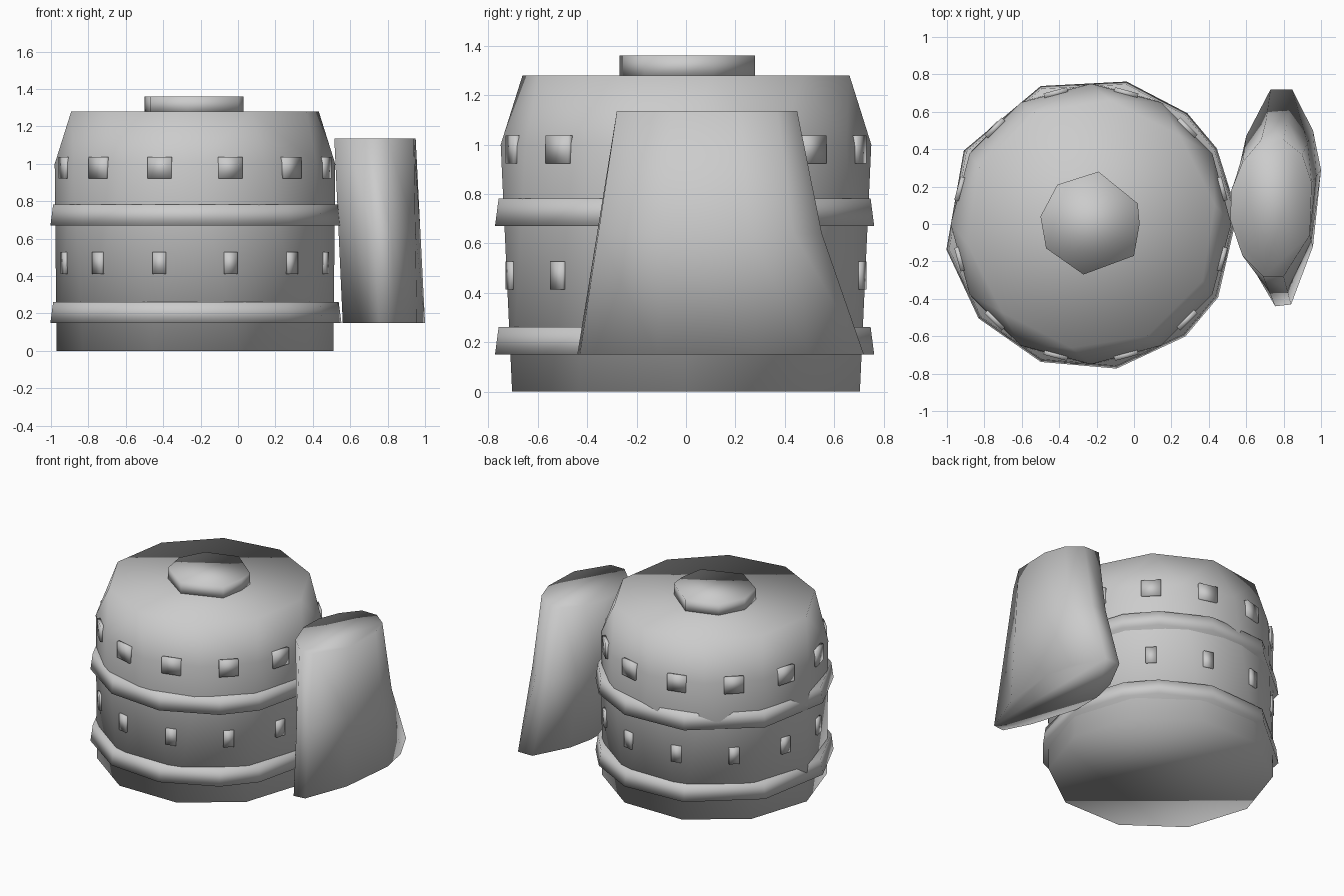
import bpy, bmesh, math
from mathutils import Vector, Matrix
from mathutils.bvhtree import BVHTree

if "Cube" in bpy.data.objects:
    bpy.data.objects.remove(bpy.data.objects["Cube"])

CX = -0.23  # axis of the barrel


def finish(bm, name, smooth=True):
    bmesh.ops.recalc_face_normals(bm, faces=bm.faces)
    me = bpy.data.meshes.new(name)
    bm.to_mesh(me)
    bm.free()
    ob = bpy.data.objects.new(name, me)
    bpy.context.collection.objects.link(ob)
    for p in me.polygons:
        p.use_smooth = smooth
    return ob


def ring(angles, r, z):
    return [(CX + r * math.cos(math.radians(a)), r * math.sin(math.radians(a)), z) for a in angles]


def loft(name, rings):
    bm = bmesh.new()
    loops = [[bm.verts.new(p) for p in r] for r in rings]
    n = len(loops[0])
    for a, b in zip(loops, loops[1:]):
        for i in range(n):
            j = (i + 1) % n
            bm.faces.new((a[i], a[j], b[j], b[i]))
    bm.faces.new(loops[0])
    bm.faces.new(loops[-1])
    return finish(bm, name)


# Barrel body: hull of a ten-sided base, twelve-sided shoulder, ten-sided top
bm = bmesh.new()
for p in (ring(range(0, 360, 36), 0.74, 0)
          + ring(range(0, 360, 30), 0.75, 1.0)
          + ring(range(9, 369, 36), 0.67, 1.28)):
    bm.verts.new(p)
bmesh.ops.convex_hull(bm, input=bm.verts)
surface = BVHTree.FromBMesh(bm)
finish(bm, "barrel_body")

# Hoops
hoop_angles = [4, 31, 49, 76, 110, 150, 190, 220, 250, 280, 310, 330]
for k, z in enumerate((0.15, 0.67)):
    loft(f"hoop_{k + 1}", [ring(hoop_angles, 0.785, z), ring(hoop_angles, 0.77, z + 0.112)])

# Small blocks poking through the wall
for name, z, width in (("upper_block", 0.98, 0.13), ("lower_block", 0.47, 0.07)):
    for k in range(12):
        a = math.radians(15 + 30 * k)
        out = Vector((math.cos(a), math.sin(a), 0))
        hit = surface.ray_cast(Vector((CX, 0, z)) + out * 2, -out)[0]
        bm = bmesh.new()
        bmesh.ops.create_cube(bm, size=1, matrix=Matrix.Translation(hit)
                              @ Matrix.Rotation(a, 4, 'Z')
                              @ Matrix.Diagonal((0.03, width, 0.115, 1)))
        finish(bm, f"{name}_{k + 1}")

# Lid knob
cap = [(-.50, .04), (-.47, -.13), (-.27, -.27), (0, -.17), (.03, 0), (.02, .11), (-.19, .28), (-.41, .21)]
loft("lid", [[(x, y, z) for x, y in cap] for z in (1.27, 1.36)])

# Leaning side slab with a slightly pinched back edge
low = [(.73, .72), (.845, .72), (.957, .5), (1.0, .29), (.957, -.12), (.84, -.43),
       (.755, -.44), (.66, -.25), (.56, .08), (.56, .29), (.60, .47)]
high = [(.68, .45), (.80, .45), (.90, .37), (.95, .22), (.94, -.06), (.80, -.28),
        (.69, -.28), (.58, -.17), (.515, .02), (.52, .18), (.58, .33)]
mid = [((a + b) / 2, (c + d) / 2 - (0.035 if c > .6 else 0)) for (a, c), (b, d) in zip(low, high)]
loft("side_slab", [[(x, y, z) for x, y in r] for r, z in ((low, .15), (mid, .64), (high, 1.135))])
